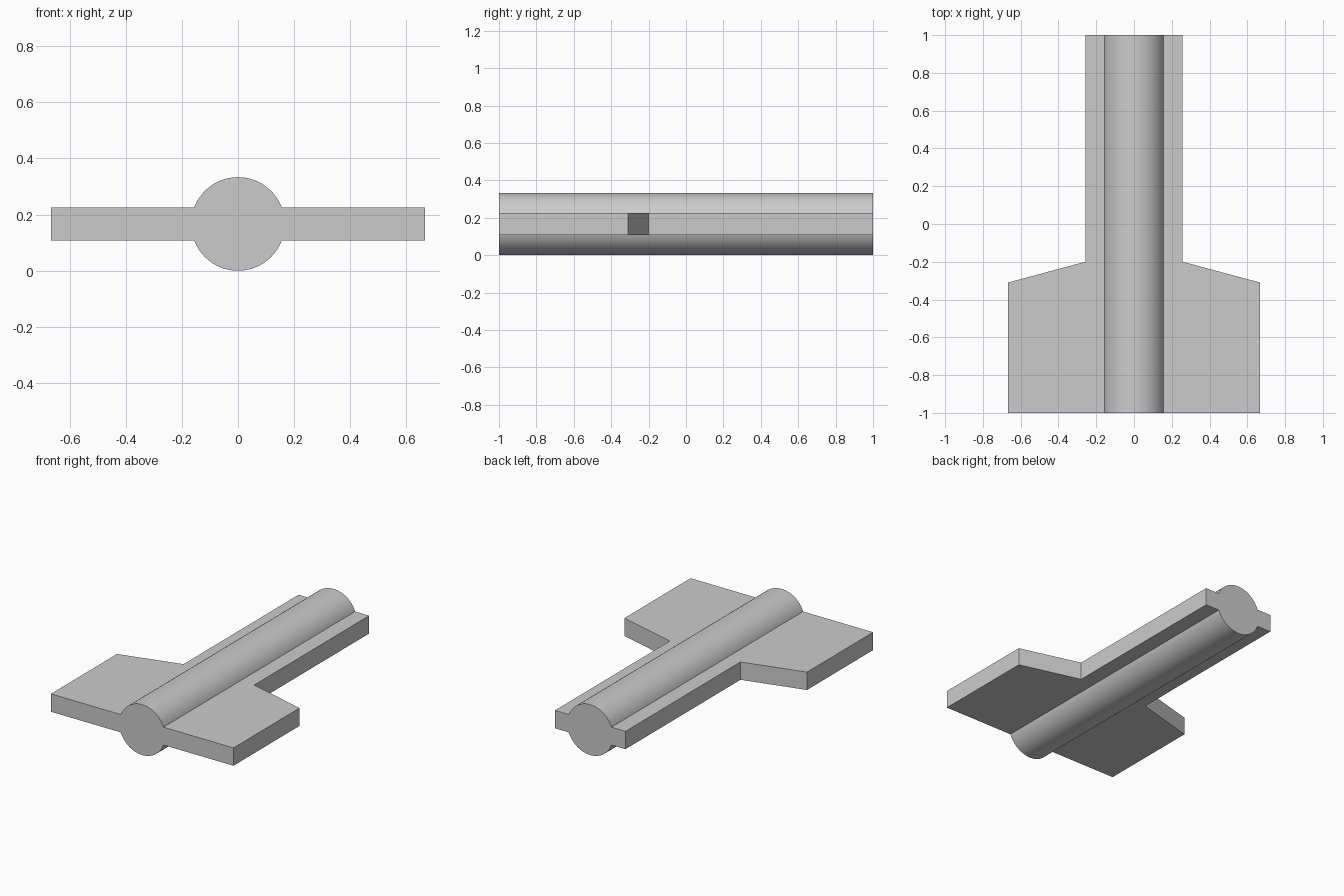
import bpy, bmesh, math

if "Cube" in bpy.data.objects:
    bpy.data.objects.remove(bpy.data.objects["Cube"], do_unlink=True)

grey = bpy.data.materials.new("plain grey")
grey.use_nodes = True
COLOUR = (0.6, 0.6, 0.6, 1.0)
grey.diffuse_color = COLOUR
grey.node_tree.nodes["Principled BSDF"].inputs["Base Color"].default_value = COLOUR

RADIUS = 1 / 6
MID_Z = RADIUS
HALF_THICK = 0.059


def extrude_profile(name, points, direction, open_start=False, open_end=False):
    """Extrude a closed outline into a solid, optionally leaving an end open."""
    bm = bmesh.new()
    start = bm.faces.new([bm.verts.new(p) for p in points])
    result = bmesh.ops.extrude_face_region(bm, geom=[start], use_keep_orig=True)
    moved = [g for g in result["geom"] if isinstance(g, bmesh.types.BMVert)]
    end = [g for g in result["geom"] if isinstance(g, bmesh.types.BMFace)]
    bmesh.ops.translate(bm, verts=moved, vec=direction)
    bmesh.ops.recalc_face_normals(bm, faces=bm.faces[:])
    unwanted = ([start] if open_start else []) + (end if open_end else [])
    if unwanted:
        bmesh.ops.delete(bm, geom=unwanted, context="FACES_ONLY")
    mesh = bpy.data.meshes.new(name)
    bm.to_mesh(mesh)
    bm.free()
    mesh.materials.append(grey)
    obj = bpy.data.objects.new(name, mesh)
    bpy.context.collection.objects.link(obj)
    return obj


def rod(name, y0, y1, sides, **ends):
    """Smooth round rod along y."""
    ring = []
    for i in range(sides):
        a = 2 * math.pi * i / sides
        ring.append((RADIUS * math.cos(a), y0, MID_Z + RADIUS * math.sin(a)))
    obj = extrude_profile(name, ring, (0, y1 - y0, 0), **ends)
    bpy.ops.object.select_all(action="DESELECT")
    obj.select_set(True)
    bpy.context.view_layer.objects.active = obj
    bpy.ops.object.shade_smooth_by_angle(angle=math.radians(30))


# Central rod in two sections meeting at a fine seam
SEAM_Y = 0.333
rod("front_rod", -1, SEAM_Y, 64, open_end=True)
rod("rear_rod", SEAM_Y, 1, 64, open_start=True)

# Flat wings: wide and swept at the front, narrow rails at the rear
OUTLINE = [(0.15, -1), (0.667, -1), (0.667, -0.31),
           (0.258, -0.20), (0.258, 1), (0.15, 1)]
for name, side in (("left_wing", 1), ("right_wing", -1)):
    points = [(side * x, y, MID_Z - HALF_THICK) for x, y in OUTLINE]
    extrude_profile(name, points, (0, 0, 2 * HALF_THICK))
